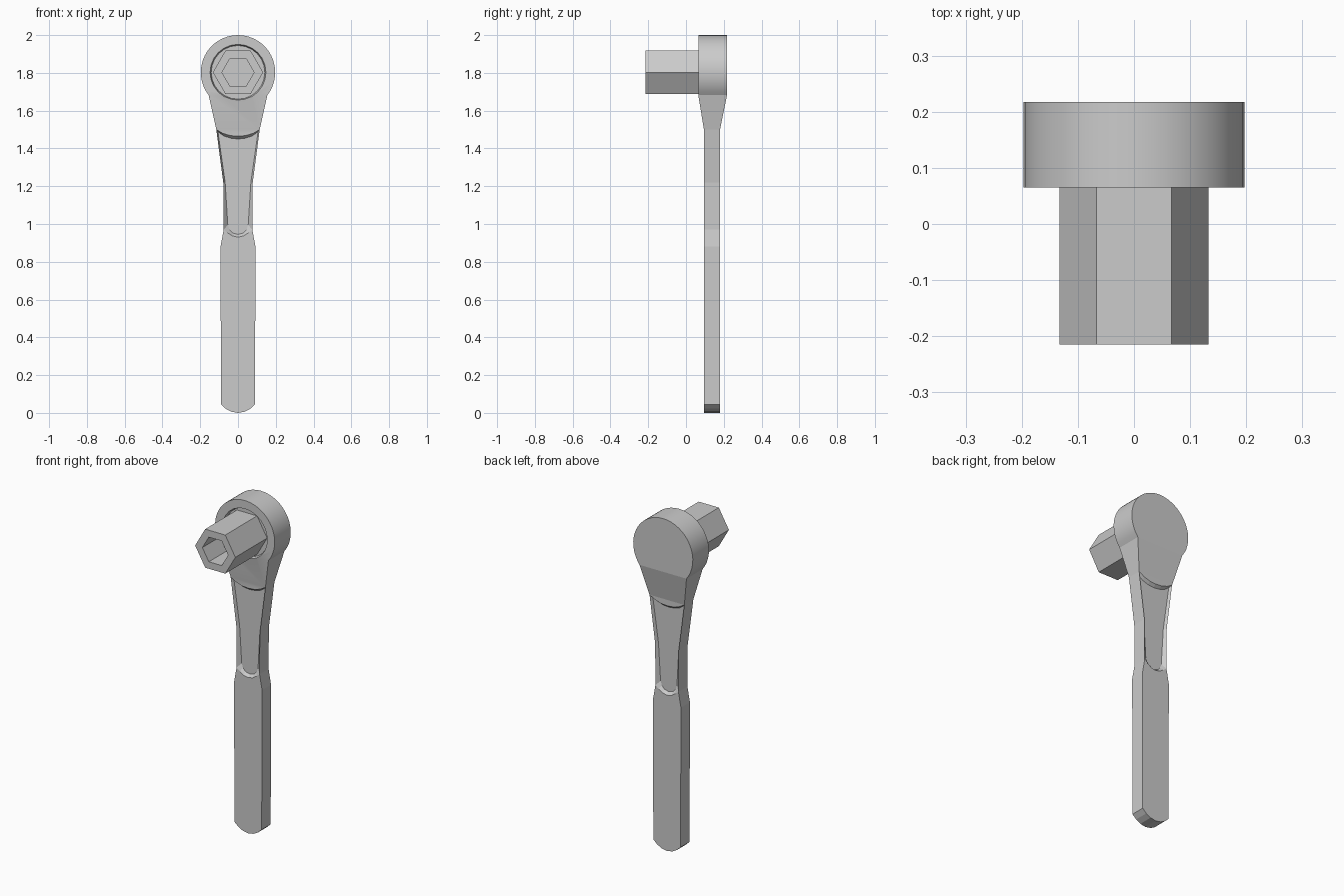
import bpy, bmesh
from math import sin, cos, radians, pi

if "Cube" in bpy.data.objects:
    bpy.data.objects.remove(bpy.data.objects["Cube"])

FRONT, BACK = 0.095, 0.18          # handle depth
HEAD_F, HEAD_B = 0.065, 0.217      # head depth
CZ, R = 1.803, 0.197               # head circle


def mirrored(half):
    """Closed outline from a right half running along x=0 .. x=0."""
    return half + [(-x, z) for x, z in half[-2:0:-1]]


def hexagon(r):
    return [(r * cos(i * pi / 3), CZ + r * sin(i * pi / 3)) for i in range(6)]


def loft(name, loops, cap_start=True, seam=()):
    """Bridge (y, outline) loops and cap the ends; seam edges get no side wall."""
    bm = bmesh.new()
    rings = [[bm.verts.new((x, y, z)) for x, z in pts] for y, pts in loops]
    n = len(rings[0])
    for k in range(len(rings) - 1):
        a, b = rings[k], rings[k + 1]
        same = loops[k][1] is loops[k + 1][1]
        for i in range(n):
            j = (i + 1) % n
            p, q = loops[k][1][i], loops[k][1][j]
            if same and any((abs(p[0]), p[1]) in s and (abs(q[0]), q[1]) in s for s in seam):
                continue
            bm.faces.new((a[i], a[j], b[j], b[i]))
    if cap_start:
        bm.faces.new(rings[0])
    bm.faces.new(rings[-1])
    return finish(name, bm)


def finish(name, bm):
    bmesh.ops.recalc_face_normals(bm, faces=bm.faces[:])
    me = bpy.data.meshes.new(name)
    bm.to_mesh(me)
    bm.free()
    ob = bpy.data.objects.new(name, me)
    bpy.context.collection.objects.link(ob)
    return ob


# shared joint curves: grip/neck and neck/head
low_arc = [(0, .93), (.03, .937), (.055, .953), (.076, .97)]
high_arc = [(.115, 1.5), (.08, 1.48), (.04, 1.468), (0, 1.465)]

# grip
grip = mirrored([(0, 0), (.035, .006), (.065, .022), (.09, .045), (.0925, .88)] + low_arc[::-1])
loft("grip", [(FRONT, grip), (BACK, grip)], seam=(low_arc,))

# neck with a sunken panel on both faces
rim = mirrored(low_arc + [(.078, 1.22)] + high_arc)
panel = mirrored([(0, .945), (.028, .952), (.045, .97), (.054, .995), (.068, 1.22),
                  (.106, 1.488), (.075, 1.466), (.038, 1.454), (0, 1.45)])
loft("neck", [(FRONT + .017, panel), (FRONT, rim), (BACK, rim), (BACK - .017, panel)],
     seam=(low_arc, high_arc))

# head: round top, tapering in depth towards the neck
arc = [(R * cos(radians(a)), CZ + R * sin(radians(a))) for a in range(-38, 90, 8)]
z_bend = arc[0][1]
outline = mirrored(high_arc[::-1] + arc + [(0, CZ + R)])
head = loft("ratchet_head", [(HEAD_F, outline), (HEAD_B, outline)])
bm = bmesh.new()
bm.from_mesh(head.data)
for level in (z_bend, 1.5):
    for y in (HEAD_F, HEAD_B):
        pair = [v for v in bm.verts if abs(v.co.z - level) < 1e-4 and abs(v.co.y - y) < 1e-4]
        bmesh.ops.connect_verts(bm, verts=pair)
for v in bm.verts:
    t = min(1, max(0, (z_bend - v.co.z) / (z_bend - 1.5)))
    full, thin = (HEAD_F, FRONT) if v.co.y < .14 else (HEAD_B, BACK)
    v.co.y = full + (thin - full) * t
bm.to_mesh(head.data)
bm.free()

# round recess in the head front
bpy.ops.mesh.primitive_cone_add(vertices=24, radius1=.142, radius2=.154, depth=.04,
                                location=(0, HEAD_F, CZ), rotation=(pi / 2, 0, 0))
cutter = bpy.context.object
cutter.name = "recess_cutter"
cutter.hide_render = True
mod = head.modifiers.new("recess", 'BOOLEAN')
mod.operation, mod.object, mod.solver = 'DIFFERENCE', cutter, 'EXACT'
bpy.ops.object.select_all(action='DESELECT')
head.select_set(True)
bpy.context.view_layer.objects.active = head
bpy.ops.object.modifier_apply(modifier="recess")
bpy.data.objects.remove(cutter)
bpy.ops.object.shade_smooth_by_angle(angle=radians(10))

# hexagonal socket with a hexagonal hole
outer, inner = hexagon(.133), hexagon(.085)
loft("hex_socket", [(HEAD_F + .02, outer), (-.215, outer), (-.215, inner), (-.05, inner)],
     cap_start=False)
